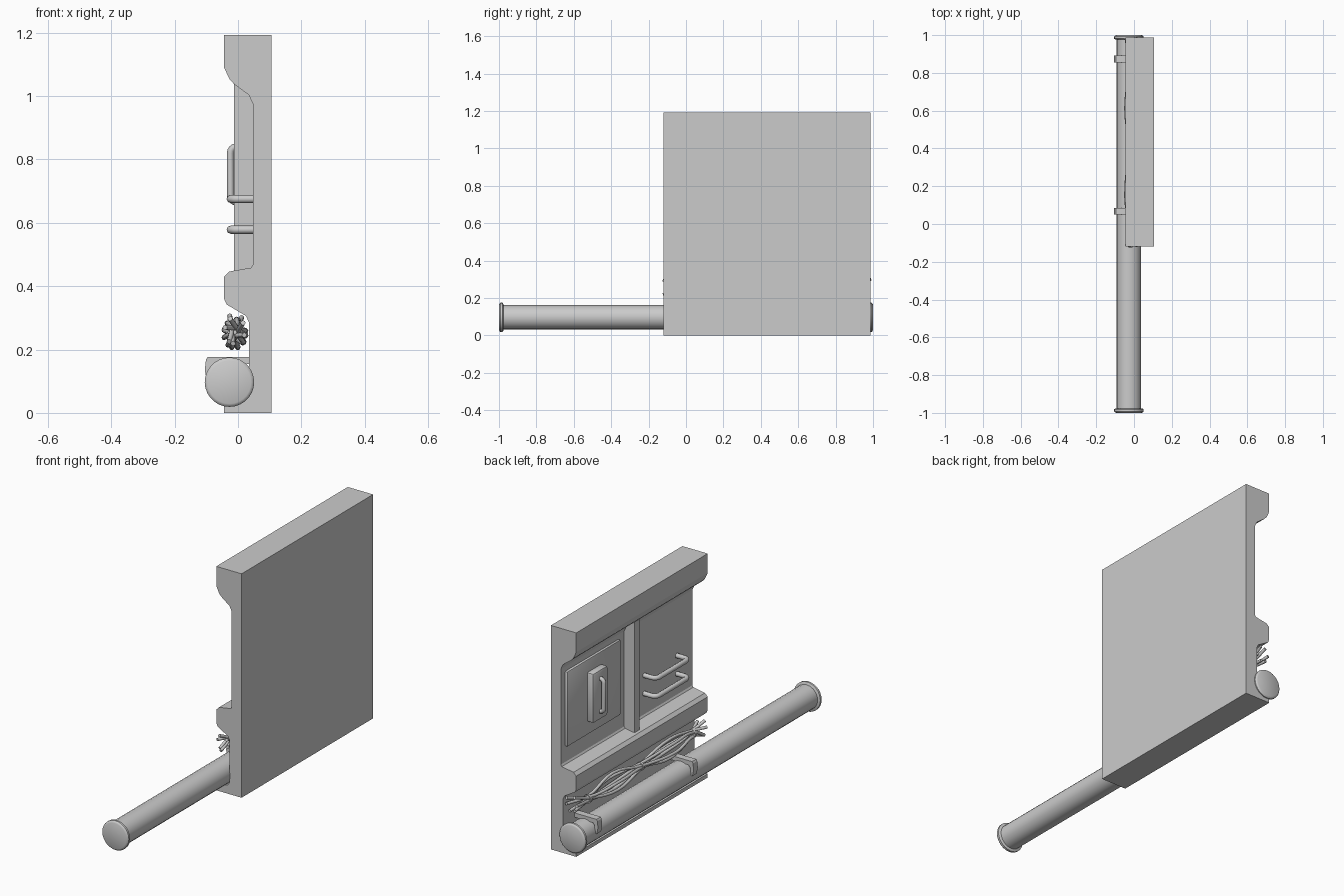
import bpy, bmesh, math, random
from mathutils import Matrix, Vector

if "Cube" in bpy.data.objects:
    bpy.data.objects.remove(bpy.data.objects["Cube"])

random.seed(4)
Y0, Y1 = -0.12, 0.987


def finish(name, bm, smooth=False):
    bmesh.ops.recalc_face_normals(bm, faces=bm.faces)
    me = bpy.data.meshes.new(name)
    bm.to_mesh(me)
    bm.free()
    ob = bpy.data.objects.new(name, me)
    bpy.context.collection.objects.link(ob)
    if smooth:
        activate(ob)
        bpy.ops.object.shade_smooth_by_angle(angle=math.radians(35))
    return ob


def activate(ob):
    bpy.ops.object.select_all(action='DESELECT')
    ob.select_set(True)
    bpy.context.view_layer.objects.active = ob


def extrude_y(name, profile, y0, y1):
    """Extrude an (x, z) outline along y."""
    bm = bmesh.new()
    face = bm.faces.new([bm.verts.new((x, y0, z)) for x, z in profile])
    geo = bmesh.ops.extrude_face_region(bm, geom=[face])['geom']
    bmesh.ops.translate(bm, vec=(0, y1 - y0, 0),
                        verts=[v for v in geo if isinstance(v, bmesh.types.BMVert)])
    return finish(name, bm)


def box(name, lo, hi, bevel=0.0):
    lo, hi = Vector(lo), Vector(hi)
    bm = bmesh.new()
    bmesh.ops.create_cube(bm, size=1, matrix=Matrix.Translation((lo + hi) / 2)
                          @ Matrix.Diagonal((*(hi - lo), 1)))
    if bevel:
        bmesh.ops.bevel(bm, geom=bm.edges[:], offset=bevel, segments=2,
                        profile=0.5, affect='EDGES')
    return finish(name, bm, bool(bevel))


def lathe_y(name, profile, cx, cz, sides):
    """Revolve (radius, y) points about an axis parallel to y."""
    bm = bmesh.new()
    rings = [[bm.verts.new((cx + r * math.cos(2 * math.pi * i / sides), y,
                            cz + r * math.sin(2 * math.pi * i / sides)))
              for i in range(sides)] for r, y in profile]
    for a, b in zip(rings, rings[1:]):
        for i in range(sides):
            j = (i + 1) % sides
            bm.faces.new((a[i], a[j], b[j], b[i]))
    bm.faces.new(rings[0])
    bm.faces.new(rings[-1])
    return finish(name, bm, True)


def tube(name, points, radius, curved=False):
    cu = bpy.data.curves.new(name, 'CURVE')
    cu.dimensions = '3D'
    cu.bevel_depth = radius
    cu.bevel_resolution = 2
    cu.use_fill_caps = True
    cu.resolution_u = 5
    if curved:
        sp = cu.splines.new('BEZIER')
        sp.bezier_points.add(len(points) - 1)
        for bp, p in zip(sp.bezier_points, points):
            bp.co = p
            bp.handle_left_type = bp.handle_right_type = 'AUTO'
    else:
        sp = cu.splines.new('POLY')
        sp.points.add(len(points) - 1)
        for sp_pt, p in zip(sp.points, points):
            sp_pt.co = (*p, 1)
    ob = bpy.data.objects.new(name, cu)
    bpy.context.collection.objects.link(ob)
    activate(ob)
    bpy.ops.object.convert(target='MESH')
    bpy.ops.object.shade_smooth_by_angle(angle=math.radians(50))
    return bpy.context.object


def u_path(a, b, wall, out, r):
    """U path in (along, x): out of the wall, along, back, with round corners."""
    pts = [(a, wall)]
    pts += [(a + r - r * math.cos(t), out + r - r * math.sin(t))
            for t in (i * math.pi / 8 for i in range(5))]
    pts += [(b - r + r * math.sin(t), out + r - r * math.cos(t))
            for t in (i * math.pi / 8 for i in range(5))]
    return pts + [(b, wall)]


# Wall slab with moulded profile
extrude_y("wall_panel", [
    (0.105, 0), (0.105, 1.193), (-0.044, 1.193), (-0.044, 1.09), (-0.027, 1.053),
    (-0.013, 1.038), (0.034, 1.003), (0.047, 0.975), (0.047, 0.467), (0.041, 0.458),
    (-0.028, 0.446), (-0.044, 0.43), (-0.044, 0.36), (-0.036, 0.342), (0.025, 0.306),
    (0.034, 0.287), (0.034, 0.065), (0.025, 0.048), (-0.044, 0.02), (-0.044, 0)], Y0, Y1)

# Upright rib between the two bays
box("recess_rib", (-0.013, 0.41, 0.44), (0.06, 0.453, 1.05))

# Hatch, latch housing and grab handle
box("hatch", (0.034, 0.50, 0.55), (0.055, 0.95, 0.95), 0.006)
box("latch_housing", (-0.004, 0.66, 0.62), (0.04, 0.785, 0.885), 0.012)
tube("latch_handle", [(x, 0.725, z) for z, x in u_path(0.665, 0.84, 0.01, -0.024, 0.02)], 0.011)

# Pair of rails in the other bay
for i, z in enumerate((0.675, 0.578)):
    tube(f"rail_{i + 1}", [(x, y, z) for y, x in u_path(0.01, 0.285, 0.055, -0.023, 0.025)], 0.013)

# Pipe with end flanges
CX, CZ = -0.027, 0.097
lathe_y("pipe", [(0.065, -0.99), (0.065, 0.99)], CX, CZ, 20)
for label, s in (("front", -1), ("back", 1)):
    lathe_y(f"pipe_flange_{label}", [(0.072, s * 0.977), (0.078, s * 0.981),
            (0.078, s * 0.992), (0.074, s * 0.997), (0.068, s)], CX, CZ, 28)

# Hooked pipe brackets
for i, y in enumerate((0.068, 0.873)):
    extrude_y(f"pipe_bracket_{i + 1}", [
        (0.045, 0.177), (-0.096, 0.177), (-0.101, 0.168), (-0.105, 0.135), (-0.098, 0.1),
        (-0.088, 0.1), (-0.085, 0.14), (-0.075, 0.154), (0.045, 0.154)], y - 0.018, y + 0.018)

# Loose cables gathered at ties
stations = [(0.985, 0.27, 1.0), (0.84, 0.245, 0.3), (0.62, 0.25, 1.1), (0.40, 0.25, 0.35),
            (0.15, 0.25, 1.1), (-0.04, 0.255, 0.35), (-0.115, 0.26, 1.0)]
for k in range(6):
    phase = k * math.pi / 3
    pts = []
    for j, (y, z, spread) in enumerate(stations):
        a = phase + j * 0.8 + random.uniform(-0.4, 0.4)
        pts.append((-0.01 + 0.032 * spread * math.cos(a), y + random.uniform(-0.01, 0.005),
                    z + 0.042 * spread * math.sin(a)))
    tube(f"cable_{k + 1}", pts, 0.008, True)
for i, j in enumerate((1, 3, 5)):
    y, z, _ = stations[j]
    lathe_y(f"cable_tie_{i + 1}", [(0.023, y - 0.006), (0.023, y + 0.006)], -0.01, z, 12)
